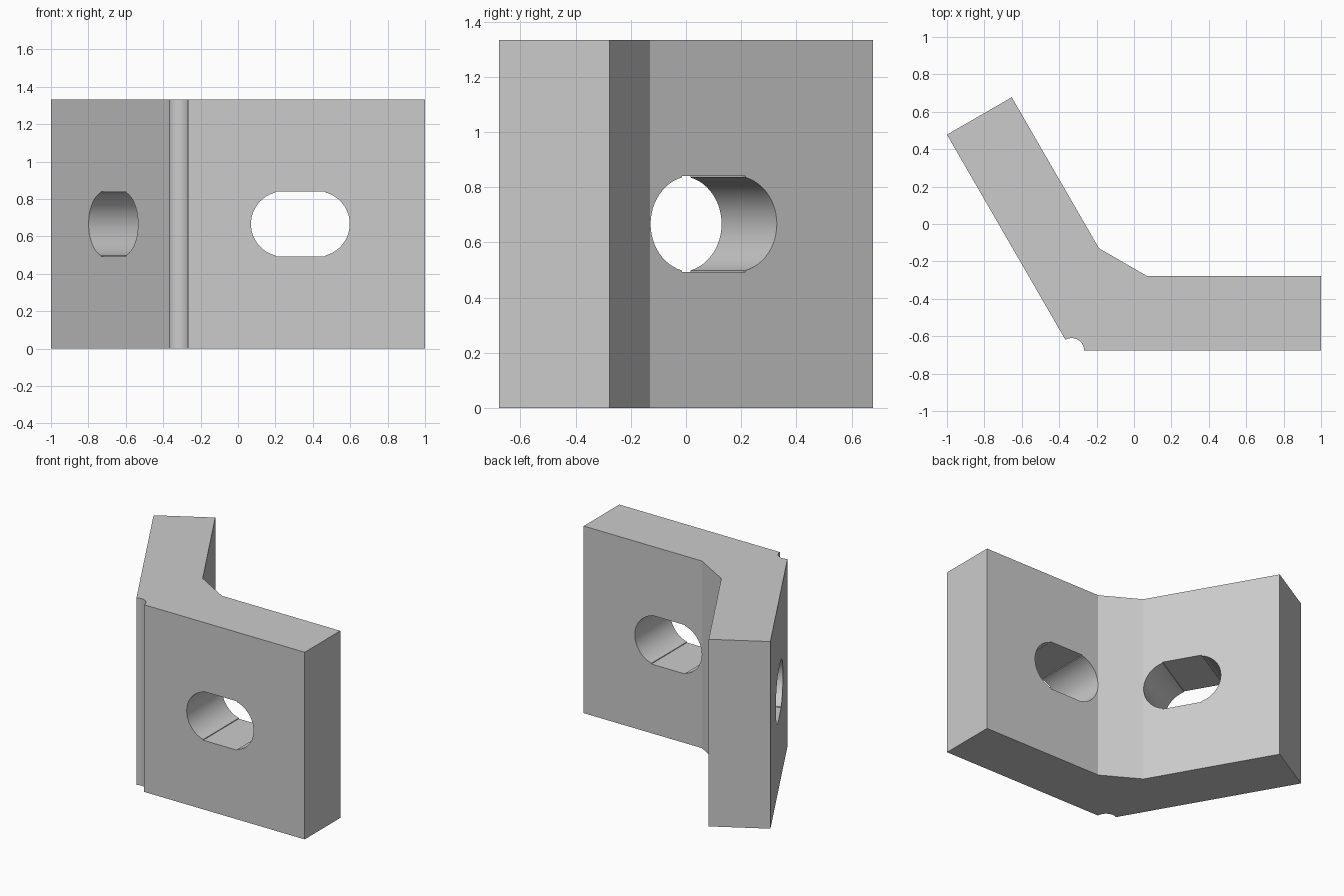
import bpy, bmesh, math
from mathutils import Vector

cube = bpy.data.objects.get("Cube")
if cube:
    bpy.data.objects.remove(cube, do_unlink=True)

LEG = 4 / 3          # outer length of each leg, also the height
THICK = 0.4
CORNER = Vector((1 - LEG, -0.677, 0))
RIGHT_DIR, RIGHT_IN = Vector((1, 0, 0)), Vector((0, 1, 0))
BEND = math.radians(120)
LEFT_DIR = Vector((math.cos(BEND), math.sin(BEND), 0))
LEFT_IN = Vector((math.sin(BEND), -math.cos(BEND), 0))
UP = Vector((0, 0, 1))

grey = bpy.data.materials.new("plain grey")
grey.use_nodes = True
colour = (0.6, 0.6, 0.6, 1)
grey.diffuse_color = colour
grey.node_tree.nodes["Principled BSDF"].inputs["Base Color"].default_value = colour


def extrude_outline(name, points, offset):
    """Solid made by sweeping a closed outline along an offset."""
    bm = bmesh.new()
    face = bm.faces.new([bm.verts.new(p) for p in points])
    swept = bmesh.ops.extrude_face_region(bm, geom=[face])["geom"]
    bmesh.ops.translate(bm, vec=offset,
                        verts=[v for v in swept if isinstance(v, bmesh.types.BMVert)])
    bmesh.ops.recalc_face_normals(bm, faces=bm.faces)
    mesh = bpy.data.meshes.new(name)
    bm.to_mesh(mesh)
    bm.free()
    mesh.materials.append(grey)
    obj = bpy.data.objects.new(name, mesh)
    bpy.context.collection.objects.link(obj)
    return obj


def arc(cx, radius, start, end, steps):
    angles = [start + (end - start) * i / steps for i in range(steps + 1)]
    return [(cx + radius * math.cos(a), radius * math.sin(a)) for a in angles]


# Angled plate: two legs, chamfered inner bend, round relief groove at the outer bend
inner = CORNER + RIGHT_DIR * THICK * math.tan(math.radians(30)) + RIGHT_IN * THICK
chamfer = 0.17
outline = [
    CORNER + RIGHT_DIR * LEG,
    CORNER + RIGHT_DIR * LEG + RIGHT_IN * THICK,
    inner + RIGHT_DIR * chamfer,
    inner + LEFT_DIR * chamfer,
    CORNER + LEFT_DIR * LEG + LEFT_IN * THICK,
    CORNER + LEFT_DIR * LEG,
]
outline += [CORNER + Vector((x, y, 0)) for x, y in arc(0, 0.067, BEND, 0, 16)]
bracket = extrude_outline("angled_bracket", outline, UP * LEG)

# Slot outline: two round ends joined by a slightly overlapping rectangle
radius, spread, half_flat = 0.174, 0.09, LEG / 10
limit = math.acos((half_flat - spread) / radius)
slot = arc(spread, radius, -limit, limit, 24) + [(half_flat, radius)]
slot += [(-half_flat, radius)]
slot += arc(-spread, radius, math.pi - limit, math.pi + limit, 24)
slot += [(-half_flat, -radius), (half_flat, -radius)]

# Cut one slot through each leg
bpy.context.view_layer.objects.active = bracket
for side, along, inward in (("right", RIGHT_DIR, RIGHT_IN), ("left", LEFT_DIR, LEFT_IN)):
    centre = CORNER + along * LEG / 2 + UP * LEG / 2 - inward * 0.1
    points = [centre + along * u + UP * v for u, v in slot]
    cutter = extrude_outline(side + "_slot_cutter", points, inward * (THICK + 0.2))
    cutter.hide_render = True
    mod = bracket.modifiers.new(side + "_slot", 'BOOLEAN')
    mod.operation = 'DIFFERENCE'
    mod.solver = 'EXACT'
    mod.object = cutter
    bpy.ops.object.modifier_apply(modifier=mod.name)
    bpy.data.objects.remove(cutter, do_unlink=True)

# Smooth the curved walls and keep the edges crisp
for obj in bpy.context.selected_objects:
    obj.select_set(False)
bracket.select_set(True)
bpy.ops.object.shade_smooth_by_angle(angle=math.radians(25))
